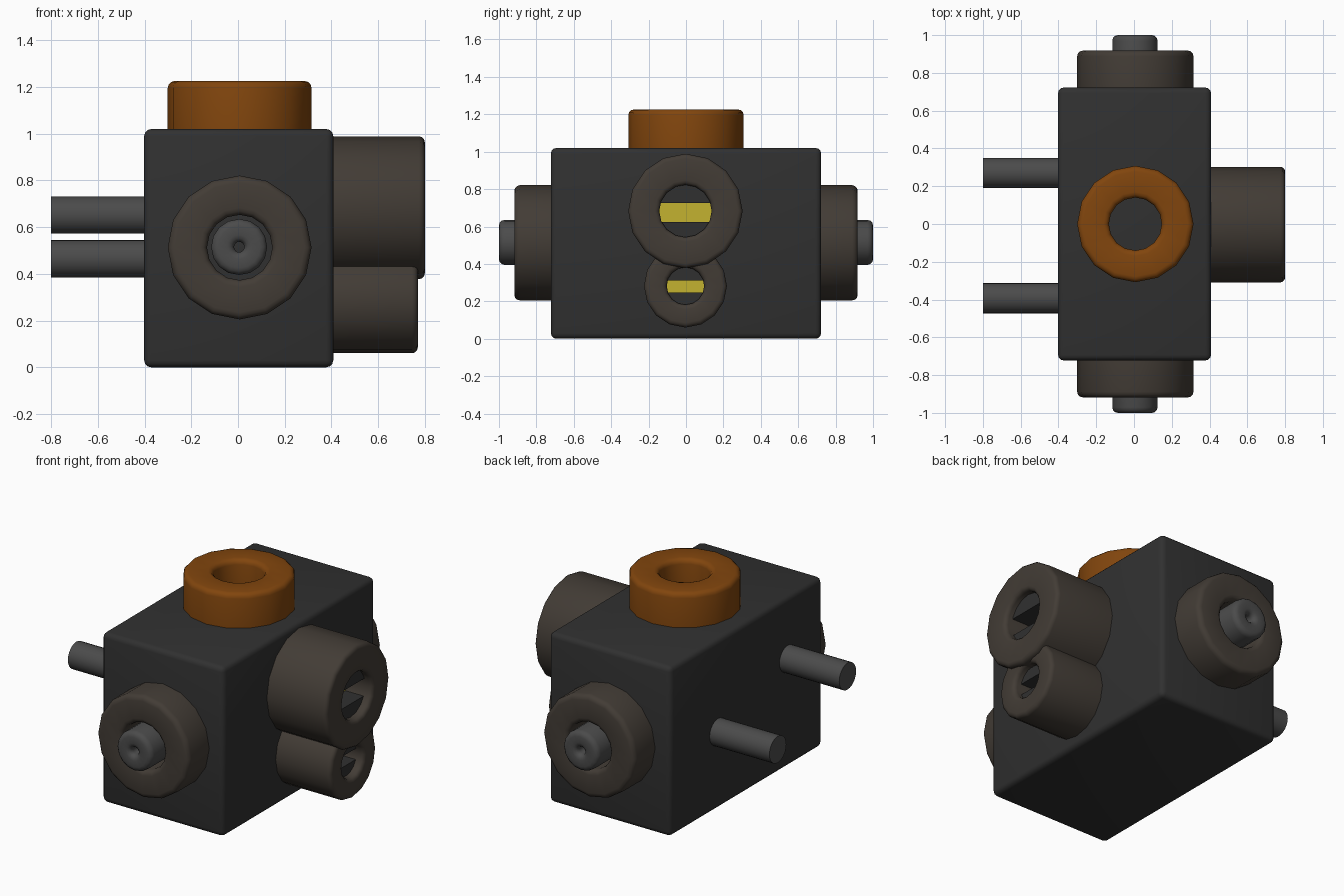
import bpy, bmesh, math
from mathutils import Matrix, Vector

if "Cube" in bpy.data.objects:
    bpy.data.objects.remove(bpy.data.objects["Cube"])


def material(name, rgb):
    m = bpy.data.materials.new(name)
    m.diffuse_color = (*rgb, 1)
    m.use_nodes = True
    m.node_tree.nodes["Principled BSDF"].inputs["Base Color"].default_value = m.diffuse_color
    return m


DARK = material("dark_casing", (0.03, 0.03, 0.03))
BROWN = material("brown_grey", (0.055, 0.045, 0.036))
STEEL = material("steel_grey", (0.07, 0.07, 0.07))
ORANGE = material("orange", (0.22, 0.06, 0.004))
YELLOW = material("yellow", (0.55, 0.45, 0.03))


def finish(bm, name, mat, matrix=Matrix(), angle=40):
    bmesh.ops.recalc_face_normals(bm, faces=bm.faces)
    bm.transform(matrix)
    me = bpy.data.meshes.new(name)
    bm.to_mesh(me)
    bm.free()
    me.materials.append(mat)
    ob = bpy.data.objects.new(name, me)
    bpy.context.collection.objects.link(ob)
    bpy.ops.object.select_all(action='DESELECT')
    ob.select_set(True)
    bpy.context.view_layer.objects.active = ob
    bpy.ops.object.shade_smooth_by_angle(angle=math.radians(angle))
    return ob


def aim(loc, direction):
    """Matrix that points local z along direction."""
    return Matrix.Translation(loc) @ Vector((0, 0, 1)).rotation_difference(Vector(direction)).to_matrix().to_4x4()


def ring(name, loc, direction, r_out, r_in, height, round_r, mat, steps=3, sides=16):
    """Turned collar with rounded front rims."""
    prof = [(r_in, 0), (r_out, 0)]
    for centre, start in ((r_out - round_r, 0), (r_in + round_r, 90)):
        for i in range(steps + 1):
            a = math.radians(start + 90 * i / steps)
            prof.append((centre + round_r * math.cos(a), height - round_r + round_r * math.sin(a)))
    bm = bmesh.new()
    loops = []
    for s in range(sides):
        a = 2 * math.pi * s / sides
        loops.append([bm.verts.new((r * math.cos(a), r * math.sin(a), h)) for r, h in prof])
    n = len(prof)
    for s in range(sides):
        a, b = loops[s], loops[(s + 1) % sides]
        for i in range(n):
            bm.faces.new((a[i], b[i], b[(i + 1) % n], a[(i + 1) % n]))
    return finish(bm, name, mat, aim(loc, direction))


def cylinder(name, loc, direction, radius, length, mat, sides=24):
    bm = bmesh.new()
    bmesh.ops.create_cone(bm, cap_ends=True, segments=sides, radius1=radius, radius2=radius, depth=length)
    bmesh.ops.translate(bm, verts=bm.verts, vec=(0, 0, length / 2))
    return finish(bm, name, mat, aim(loc, direction))


def shutter(name, y, z, radius, gap, sign, x0, x1):
    """Circle segment covering the upper or lower part of a lens."""
    a0 = math.asin(gap / radius)
    bm = bmesh.new()
    pts = []
    for i in range(13):
        a = a0 + (math.pi - 2 * a0) * i / 12
        pts.append(bm.verts.new((x0, y + radius * math.cos(a), z + sign * radius * math.sin(a))))
    face = bm.faces.new(pts)
    ext = bmesh.ops.extrude_face_region(bm, geom=[face], use_keep_orig=True)
    bmesh.ops.translate(bm, vec=(x1 - x0, 0, 0),
                        verts=[g for g in ext['geom'] if isinstance(g, bmesh.types.BMVert)])
    return finish(bm, name, DARK)


# main casing
bm = bmesh.new()
bmesh.ops.create_cube(bm, size=1)
bmesh.ops.scale(bm, verts=bm.verts, vec=(0.81, 1.445, 1.02))
bmesh.ops.translate(bm, verts=bm.verts, vec=(0.003, 0, 0.51))
bmesh.ops.bevel(bm, geom=bm.edges[:], offset=0.03, segments=3, profile=0.5, affect='EDGES')
finish(bm, "casing", DARK)

# top collar
ring("top_collar", (0.007, 0, 1.01), (0, 0, 1), 0.308, 0.14, 0.216, 0.03, ORANGE)

# side collars with knobs
for side, s in (("front", -1), ("back", 1)):
    ring(side + "_collar", (0.007, s * 0.71, 0.513), (0, s, 0), 0.308, 0.14, 0.208, 0.03, BROWN)
    ring(side + "_knob", (0.005, s * 0.71, 0.515), (0, s, 0), 0.12, 0.022, 0.29, 0.03, STEEL)

# two lenses with shutters
for label, z, r, hole, tip, slit_z, gap in (("large", 0.683, 0.306, 0.14, 0.8, 0.675, 0.052),
                                            ("small", 0.282, 0.222, 0.10, 0.77, 0.279, 0.033)):
    ring(label + "_lens_tube", (0.39, -0.003, z), (1, 0, 0), r, hole, tip - 0.39, 0.025, BROWN)
    cylinder(label + "_lens", (0.4, -0.003, z), (1, 0, 0), hole + 0.004, tip - 0.57, YELLOW)
    for part, s in (("upper", 1), ("lower", -1)):
        shutter(f"{label}_{part}_shutter", -0.003, z, hole + 0.003,
                gap + s * (slit_z - z), s, 0.41, tip - 0.05)

# rods on the left face
cylinder("front_rod", (-0.8, -0.393, 0.652), (1, 0, 0), 0.08, 0.42, STEEL)
cylinder("back_rod", (-0.8, 0.27, 0.465), (1, 0, 0), 0.08, 0.42, STEEL)
